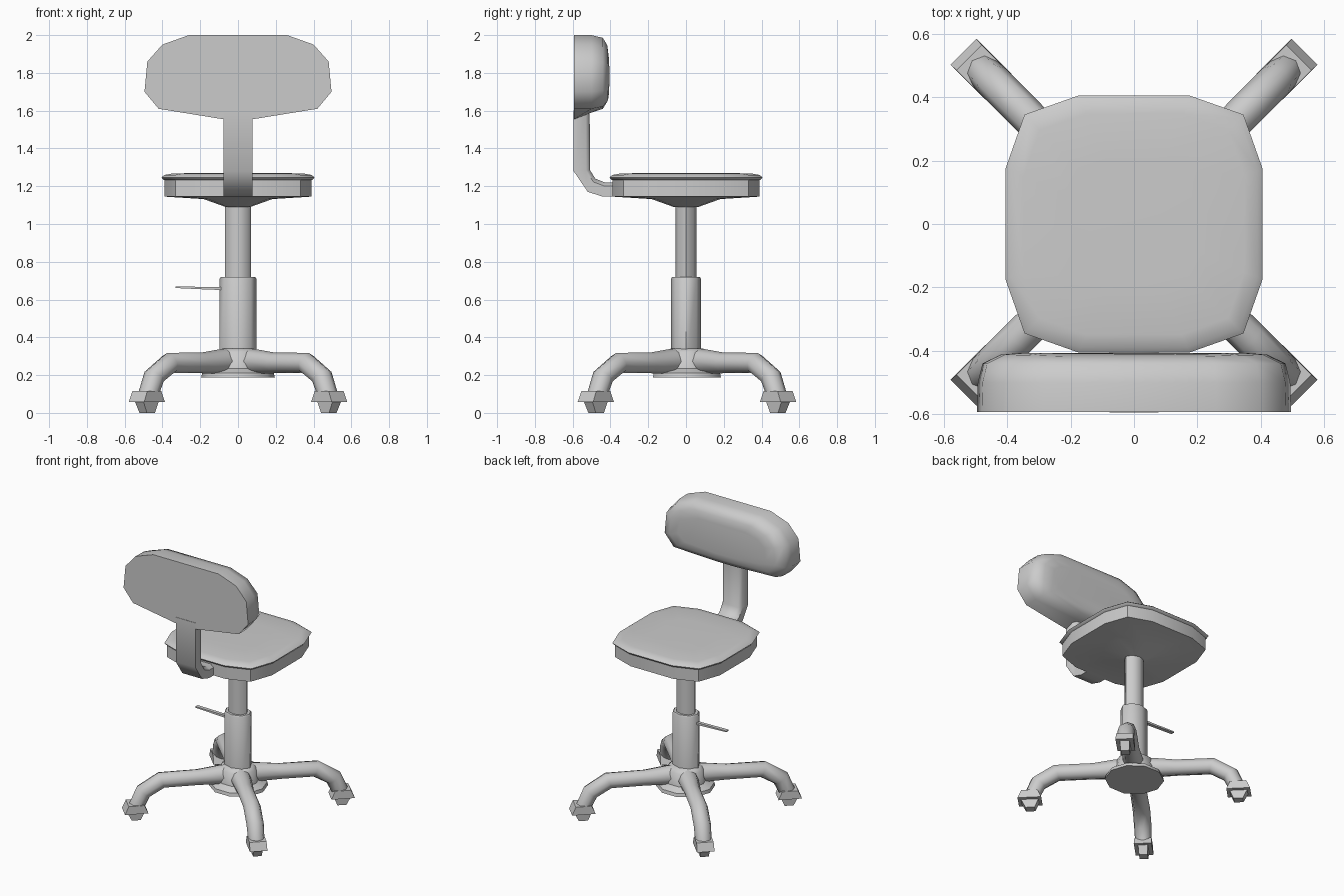
import bpy, bmesh, math
from mathutils import Vector

if "Cube" in bpy.data.objects:
    bpy.data.objects.remove(bpy.data.objects["Cube"])


def loft(name, rings, angle=40):
    """Skin a list of equal-length point rings, cap both ends, smooth by angle."""
    bm = bmesh.new()
    vs = [[bm.verts.new(p) for p in ring] for ring in rings]
    n = len(vs[0])
    for a, b in zip(vs, vs[1:]):
        for i in range(n):
            j = (i + 1) % n
            bm.faces.new((a[i], a[j], b[j], b[i]))
    bm.faces.new(vs[0])
    bm.faces.new(vs[-1])
    bmesh.ops.recalc_face_normals(bm, faces=bm.faces)
    me = bpy.data.meshes.new(name)
    bm.to_mesh(me)
    bm.free()
    me.shade_smooth()
    me.set_sharp_from_angle(angle=math.radians(angle))
    ob = bpy.data.objects.new(name, me)
    bpy.context.collection.objects.link(ob)
    return ob


def lathe(name, profile, sides, squash=1.0, y=0.0):
    ang = [2 * math.pi * i / sides for i in range(sides)]
    return loft(name, [[(r * math.cos(a), y + r * squash * math.sin(a), z)
                        for a in ang] for r, z in profile], 50)


def box_ring(d0, d1, w, z):
    return [(d0, -w, z), (d1, -w, z), (d1, w, z), (d0, w, z)]


# Seat: twelve-sided outline for cushion and pan
quarter = [(0.405, 0.175), (0.345, 0.345), (0.175, 0.405)]
half = quarter + [(-x, y) for x, y in reversed(quarter)]
outline = half + [(-x, -y) for x, y in half]


def seat_rings(levels):
    return [[(x * s, y * s, z) for x, y in outline] for s, z in levels]


loft("seat_cushion", seat_rings([(0.90, 1.228), (0.975, 1.234), (1.0, 1.247),
                                 (0.96, 1.26), (0.86, 1.267), (0.5, 1.271)]), 60)
loft("seat_pan", seat_rings([(0.96, 1.232), (0.96, 1.145), (0.45, 1.132), (0.16, 1.09)]), 40)

# Backrest: flat back, rounded front
side = [(0.08, 1.555), (0.42, 1.61), (0.495, 1.70), (0.48, 1.86), (0.40, 1.95), (0.26, 2.0)]
back = side + [(-x, z) for x, z in reversed(side)]
rings = []
for y, sx, sz, low in [(-0.592, 1, 1, 1.55), (-0.50, 0.995, 1, 1.59), (-0.44, 0.965, 0.93, 1.61),
                       (-0.412, 0.85, 0.75, 1.64), (-0.406, 0.7, 0.5, 1.68)]:
    dip = 0.012 if y > -0.43 else 0
    rings.append([(x * sx, y - dip * (1 - min(1, abs(x) / 0.45)),
                   max(low, 1.79 + (z - 1.79) * sz)) for x, z in back])
loft("backrest", rings, 60)

# Bent support bar between seat and backrest, front edges chamfered
outer = [(-0.34, 1.145), (-0.44, 1.145), (-0.52, 1.17), (-0.595, 1.28), (-0.595, 1.60)]
inner = [(-0.34, 1.222), (-0.43, 1.22), (-0.48, 1.24), (-0.508, 1.285), (-0.51, 1.60)]
bar = []
for o, i in zip(outer, inner):
    o, i = Vector(o), Vector(i)
    m = o.lerp(i, 0.75)
    bar.append([(x, p.x, p.y) for x, p in
                [(-0.078, o), (0.078, o), (0.078, m), (0.055, i), (-0.055, i), (-0.078, m)]])
loft("back_support", bar, 50)

# Column and hub
lathe("upper_column", [(0.07, 0.70), (0.07, 1.12)], 8, 0.8)
lathe("lower_column", [(0.097, 0.25), (0.097, 0.71), (0.09, 0.72), (0.065, 0.72)], 8, 0.81)
lathe("hub", [(0.195, 0.187), (0.19, 0.21), (0.14, 0.235), (0.125, 0.32), (0.09, 0.342)],
      10, 0.97, 0.005)

# Height lever
loft("height_lever", [[(x, -w, z - t), (x, w, z - t), (x, w, z + t), (x, -w, z + t)]
                      for x, w, z, t in [(-0.06, 0.012, 0.658, 0.008), (-0.16, 0.012, 0.66, 0.007),
                                         (-0.33, 0.014, 0.665, 0.004)]], 30)

# Four diagonal legs with casters: (distance, height, tilt, radius)
path = [(0.05, 0.275, 0, 0.068), (0.13, 0.272, 0, 0.066), (0.27, 0.265, 0, 0.055),
        (0.51, 0.264, 20, 0.057), (0.628, 0.192, 52, 0.057), (0.67, 0.10, 78, 0.054)]
leg_rings = []
for d, z, tilt, r in path:
    t = math.radians(tilt)
    ring = []
    for k in range(8):
        a = 2 * math.pi * k / 8
        up, w = r * math.sin(a), r * math.cos(a)
        ring.append((d + up * math.sin(t), w, z + up * math.cos(t)))
    leg_rings.append(ring)
housing = [box_ring(0.605, 0.76, 0.058, 0.058), box_ring(0.63, 0.735, 0.056, 0.115)]
wheel = [box_ring(0.65, 0.71, 0.028, 0.0), box_ring(0.625, 0.74, 0.032, 0.06)]
for n, label in enumerate(["back_right", "back_left", "front_left", "front_right"]):
    for part, rs, ang in [("leg", leg_rings, 50), ("caster_housing", housing, 30),
                          ("caster_wheel", wheel, 30)]:
        ob = loft(f"{label}_{part}", rs, ang)
        ob.rotation_euler.z = math.radians(45 + 90 * n)
        ob.location.y = 0.005
